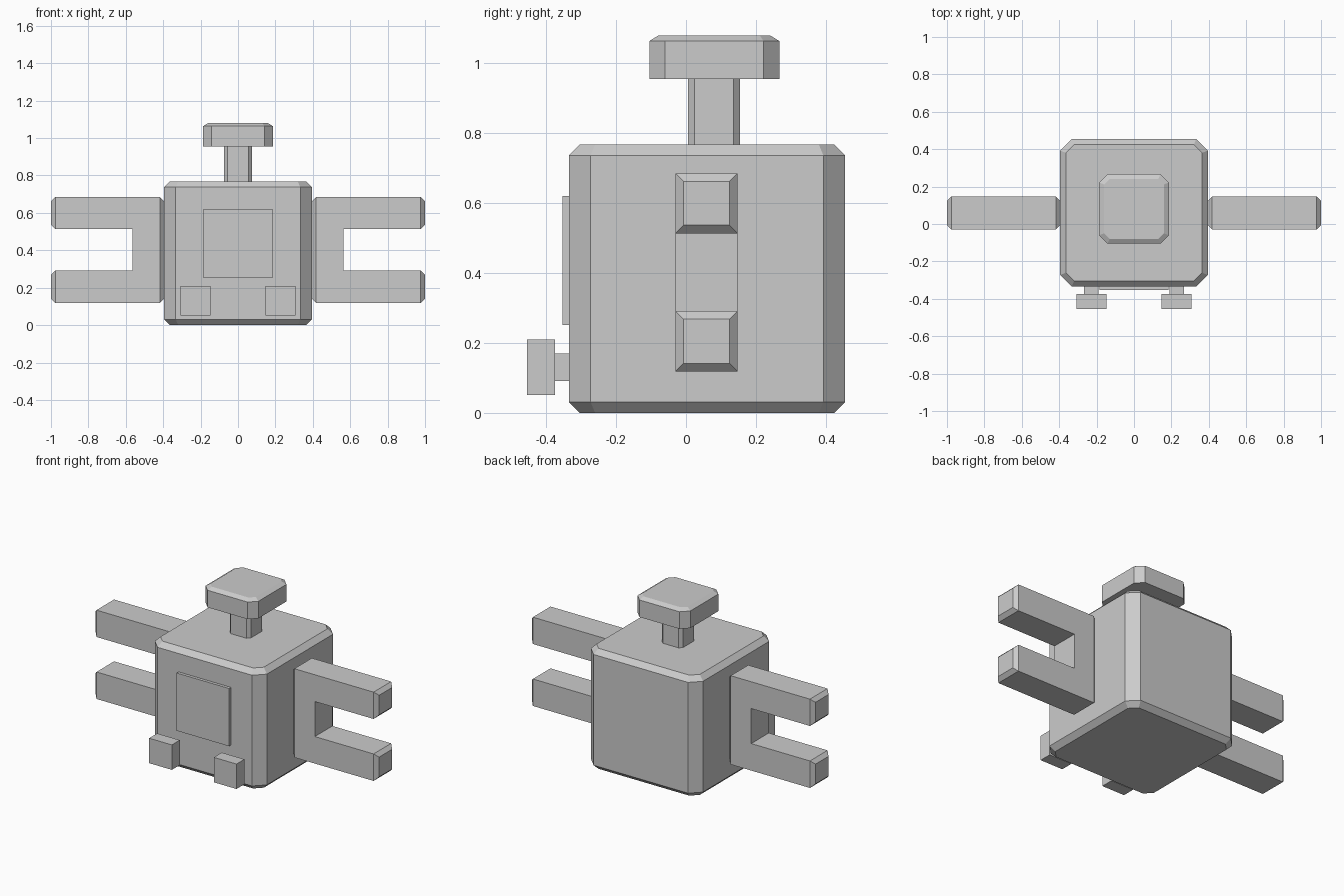
import bpy
import bmesh

cube = bpy.data.objects.get("Cube")
if cube:
    bpy.data.objects.remove(cube, do_unlink=True)

grey = bpy.data.materials.new("plain_grey")
grey.use_nodes = True
colour = (0.6, 0.6, 0.6, 1)
grey.diffuse_color = colour
grey.node_tree.nodes["Principled BSDF"].inputs["Base Color"].default_value = colour


def finish(name, bm, mirrored=False):
    bmesh.ops.recalc_face_normals(bm, faces=bm.faces[:])
    mesh = bpy.data.meshes.new(name)
    bm.to_mesh(mesh)
    bm.free()
    mesh.materials.append(grey)
    obj = bpy.data.objects.new(name, mesh)
    bpy.context.scene.collection.objects.link(obj)
    if mirrored:
        obj.modifiers.new("Mirror", "MIRROR").use_axis[0] = True
    return obj


def box(name, low, high, mirrored=False):
    bm = bmesh.new()
    bmesh.ops.create_cube(bm, size=1)
    for v in bm.verts:
        v.co = [lo + (c + 0.5) * (hi - lo) for c, lo, hi in zip(v.co, low, high)]
    return finish(name, bm, mirrored)


def octagon_block(name, half, cy, corner, levels):
    """Square block with cut corners; levels are (height, inset) pairs."""
    bm = bmesh.new()
    rings = []
    for z, inset in levels:
        h = half - inset
        k = h - (corner - inset * 0.586)
        outline = [(h, -k), (h, k), (k, h), (-k, h),
                   (-h, k), (-h, -k), (-k, -h), (k, -h)]
        rings.append([bm.verts.new((x, y + cy, z)) for x, y in outline])
    for a, b in zip(rings, rings[1:]):
        for i in range(8):
            j = (i + 1) % 8
            bm.faces.new((a[i], a[j], b[j], b[i]))
    bm.faces.new(rings[0])
    bm.faces.new(rings[-1])
    return finish(name, bm)


# Body, neck and head
octagon_block("body", 0.395, 0.06, 0.062,
              [(0, 0.031), (0.031, 0), (0.737, 0), (0.768, 0.031)])
octagon_block("neck", 0.074, 0.08, 0.018, [(0.76, 0), (0.96, 0)])
octagon_block("head", 0.186, 0.081, 0.045,
              [(0.955, 0), (1.064, 0), (1.08, 0.026)])

# Forked arms, with the root and both tips bevelled
root, notch, tip = 0.395, 0.563, 1.0
profile = [(root, 0.119), (tip, 0.119), (tip, 0.291), (notch, 0.291),
           (notch, 0.514), (tip, 0.514), (tip, 0.685), (root, 0.685)]
bm = bmesh.new()
face = bm.faces.new([bm.verts.new((x, -0.03, z)) for x, z in profile])
extruded = bmesh.ops.extrude_face_region(bm, geom=[face])
for v in extruded["geom"]:
    if isinstance(v, bmesh.types.BMVert):
        v.co.y = 0.147
ends = [e for e in bm.edges
        if all(abs(v.co.x - root) < 1e-4 for v in e.verts)
        or all(abs(v.co.x - tip) < 1e-4 for v in e.verts)]
bmesh.ops.bevel(bm, geom=ends, offset=0.023, segments=1, affect="EDGES")
finish("forked_arms", bm, mirrored=True)

# Front panel and feet on short stems
box("front_panel", (-0.185, -0.354, 0.252), (0.185, -0.33, 0.62))
box("feet", (0.148, -0.455, 0.051), (0.308, -0.375, 0.21), True)
box("foot_stems", (0.19, -0.38, 0.091), (0.268, -0.33, 0.17), True)
